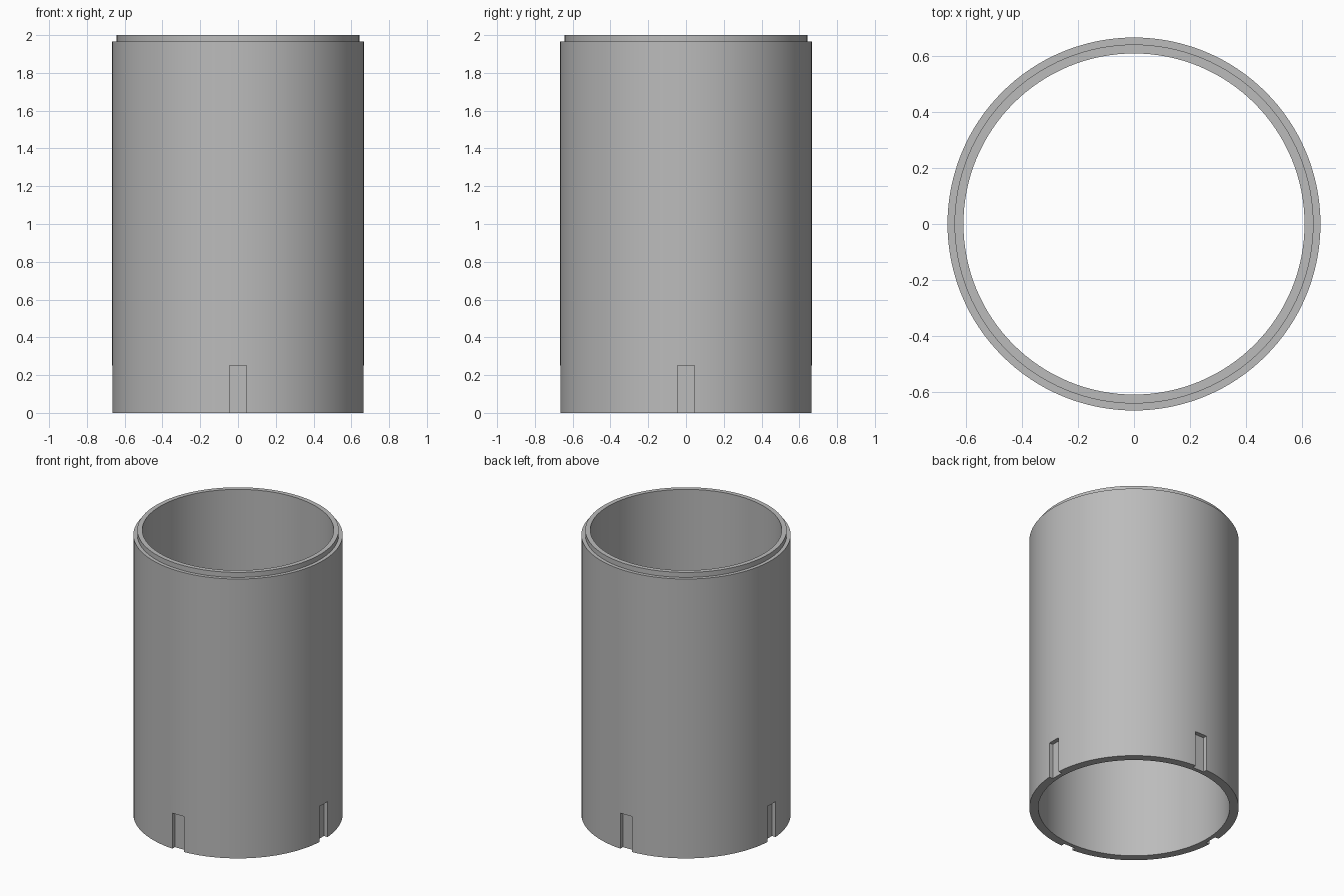
import bpy
import bmesh
import math
from mathutils import Matrix, Vector

SEGMENTS = 128
OUTER, LIP, INNER = 0.667, 0.642, 0.61
HEIGHT, SHOULDER = 2.0, 1.965
SLOT_WIDTH, SLOT_HEIGHT, SLOT_FLOOR = 0.09, 0.25, 0.637

cube = bpy.data.objects.get("Cube")
if cube:
    bpy.data.objects.remove(cube)

# Plain grey material
grey = bpy.data.materials.new("grey")
grey.use_nodes = True
colour = (0.5, 0.5, 0.5, 1)
grey.diffuse_color = colour
grey.node_tree.nodes["Principled BSDF"].inputs["Base Color"].default_value = colour


def add_object(name, bm):
    bmesh.ops.recalc_face_normals(bm, faces=bm.faces)
    mesh = bpy.data.meshes.new(name)
    bm.to_mesh(mesh)
    bm.free()
    mesh.materials.append(grey)
    obj = bpy.data.objects.new(name, mesh)
    bpy.context.collection.objects.link(obj)
    return obj


# Open tube with a stepped lip, spun from its wall section
bm = bmesh.new()
section = [(INNER, 0), (OUTER, 0), (OUTER, SHOULDER),
           (LIP, SHOULDER), (LIP, HEIGHT), (INNER, HEIGHT)]
verts = [bm.verts.new((r, 0, z)) for r, z in section]
edges = [bm.edges.new((verts[i - 1], verts[i])) for i in range(len(verts))]
bmesh.ops.spin(bm, geom=verts + edges, cent=(0, 0, 0), axis=(0, 0, 1),
               angle=math.tau, steps=SEGMENTS, use_merge=True)
bmesh.ops.remove_doubles(bm, verts=bm.verts, dist=1e-5)
tube = add_object("tube", bm)

# Four shallow slots around the outside of the base
bm = bmesh.new()
depth, below = 0.1, 0.1
size = Vector((depth, SLOT_WIDTH, SLOT_HEIGHT + below))
centre = Vector((SLOT_FLOOR + depth / 2, 0, (SLOT_HEIGHT - below) / 2))
for i in range(4):
    turn = Matrix.Rotation(i * math.pi / 2, 4, "Z")
    bmesh.ops.create_cube(bm, size=1, matrix=turn @ Matrix.Translation(centre)
                          @ Matrix.Diagonal(size).to_4x4())
cutter = add_object("slot_cutter", bm)
cutter.hide_render = True
cutter.hide_set(True)

cut = tube.modifiers.new("slots", "BOOLEAN")
cut.operation = "DIFFERENCE"
cut.solver = "EXACT"
cut.object = cutter

# Apply the cut, then shade the curved walls smooth
bpy.ops.object.select_all(action="DESELECT")
bpy.context.view_layer.objects.active = tube
tube.select_set(True)
bpy.ops.object.modifier_apply(modifier=cut.name)
bpy.data.objects.remove(cutter)
bpy.ops.object.shade_smooth_by_angle(angle=math.radians(30))
